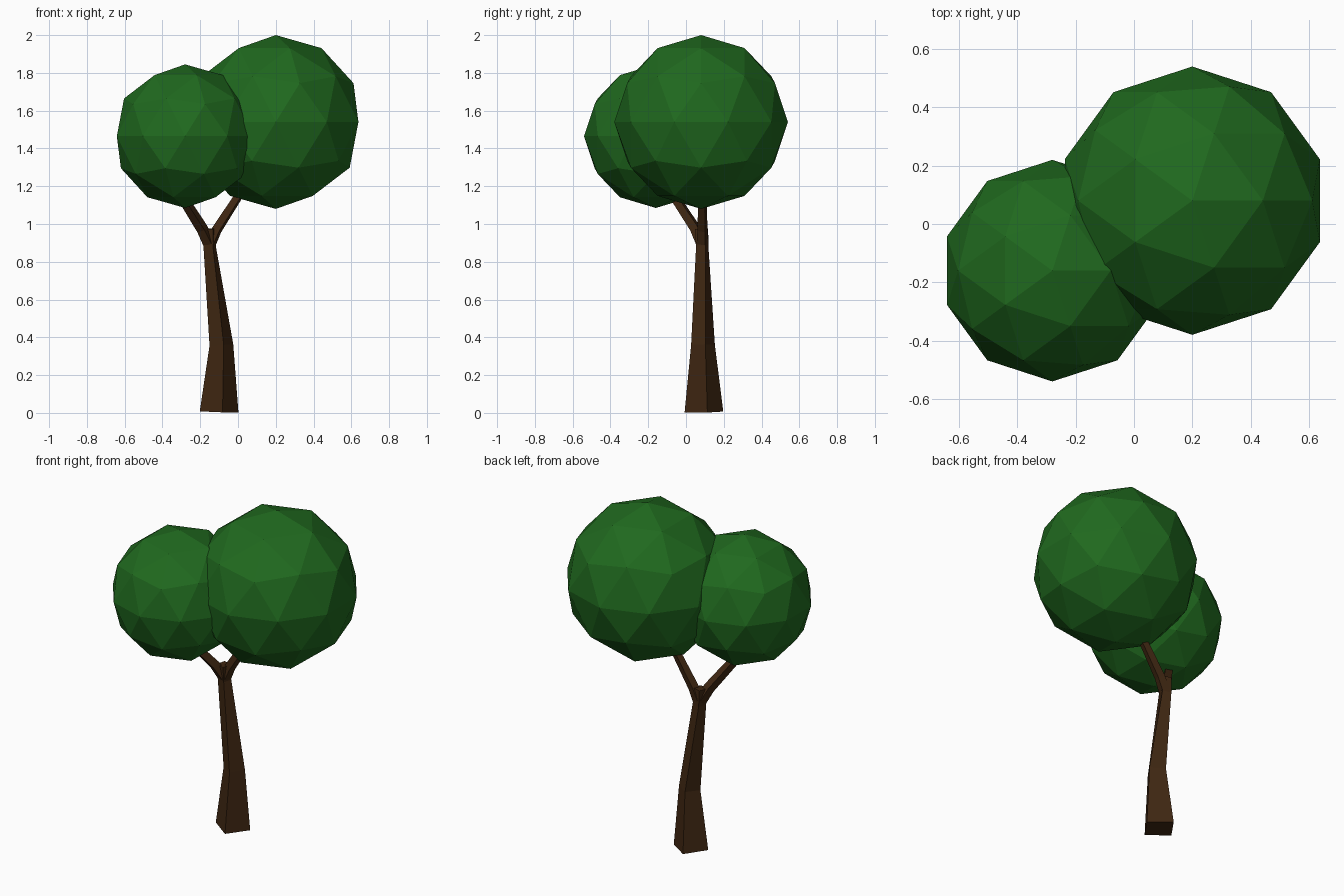
import bpy
import bmesh
from math import sin, cos, radians
from mathutils import Vector

if "Cube" in bpy.data.objects:
    bpy.data.objects.remove(bpy.data.objects["Cube"])


def material(name, color):
    mat = bpy.data.materials.new(name)
    mat.diffuse_color = (*color, 1)
    mat.use_nodes = True
    mat.node_tree.nodes["Principled BSDF"].inputs["Base Color"].default_value = mat.diffuse_color
    return mat


bark = material("bark", (0.05, 0.02, 0.006))
leaf = material("leaf", (0.014, 0.14, 0.013))


def limb(name, rings):
    """Four-sided tapered tube; each ring is (centre, radius, twist in degrees)."""
    bm = bmesh.new()
    centres = [Vector(c) for c, _, _ in rings]
    loops = []
    for i, (_, radius, twist) in enumerate(rings):
        tangent = (centres[min(i + 1, len(rings) - 1)] - centres[max(i - 1, 0)]).normalized()
        v = tangent.cross(Vector((1, 0, 0))).normalized()
        u = v.cross(tangent)
        loop = []
        for k in range(4):
            a = radians(twist + 90 * k)
            loop.append(bm.verts.new(centres[i] + radius * (cos(a) * u + sin(a) * v)))
        loops.append(loop)
    for a, b in zip(loops, loops[1:]):
        for k in range(4):
            j = (k + 1) % 4
            bm.faces.new((a[k], a[j], b[j], b[k]))
    bm.faces.new(loops[0][::-1])
    bm.faces.new(loops[-1])
    bmesh.ops.recalc_face_normals(bm, faces=bm.faces)
    mesh = bpy.data.meshes.new(name)
    bm.to_mesh(mesh)
    bm.free()
    mesh.materials.append(bark)
    bpy.context.collection.objects.link(bpy.data.objects.new(name, mesh))


def crown(name, centre, radius):
    """Faceted ball of leaves."""
    bpy.ops.mesh.primitive_ico_sphere_add(subdivisions=2, radius=radius, location=centre)
    obj = bpy.context.object
    obj.name = name
    obj.data.materials.append(leaf)


# Bent trunk
limb("trunk", [((-0.10, 0.095, 0.005), 0.104, 10),
               ((-0.088, 0.09, 0.36), 0.064, 11),
               ((-0.15, 0.086, 0.88), 0.037, 28),
               ((-0.152, 0.082, 0.975), 0.040, 28)])

# Forked branches running up into the crowns
limb("left_branch", [((-0.155, 0.082, 0.90), 0.034, 28),
                     ((-0.19, 0.05, 0.975), 0.032, 28),
                     ((-0.31, -0.075, 1.165), 0.027, 28)])
limb("right_branch", [((-0.145, 0.086, 0.90), 0.034, 28),
                      ((-0.112, 0.087, 0.97), 0.030, 28),
                      ((0.03, 0.087, 1.19), 0.024, 28)])

# Leaf crowns
crown("large_crown", (0.20, 0.08, 1.54), 0.46)
crown("small_crown", (-0.28, -0.16, 1.465), 0.38)
